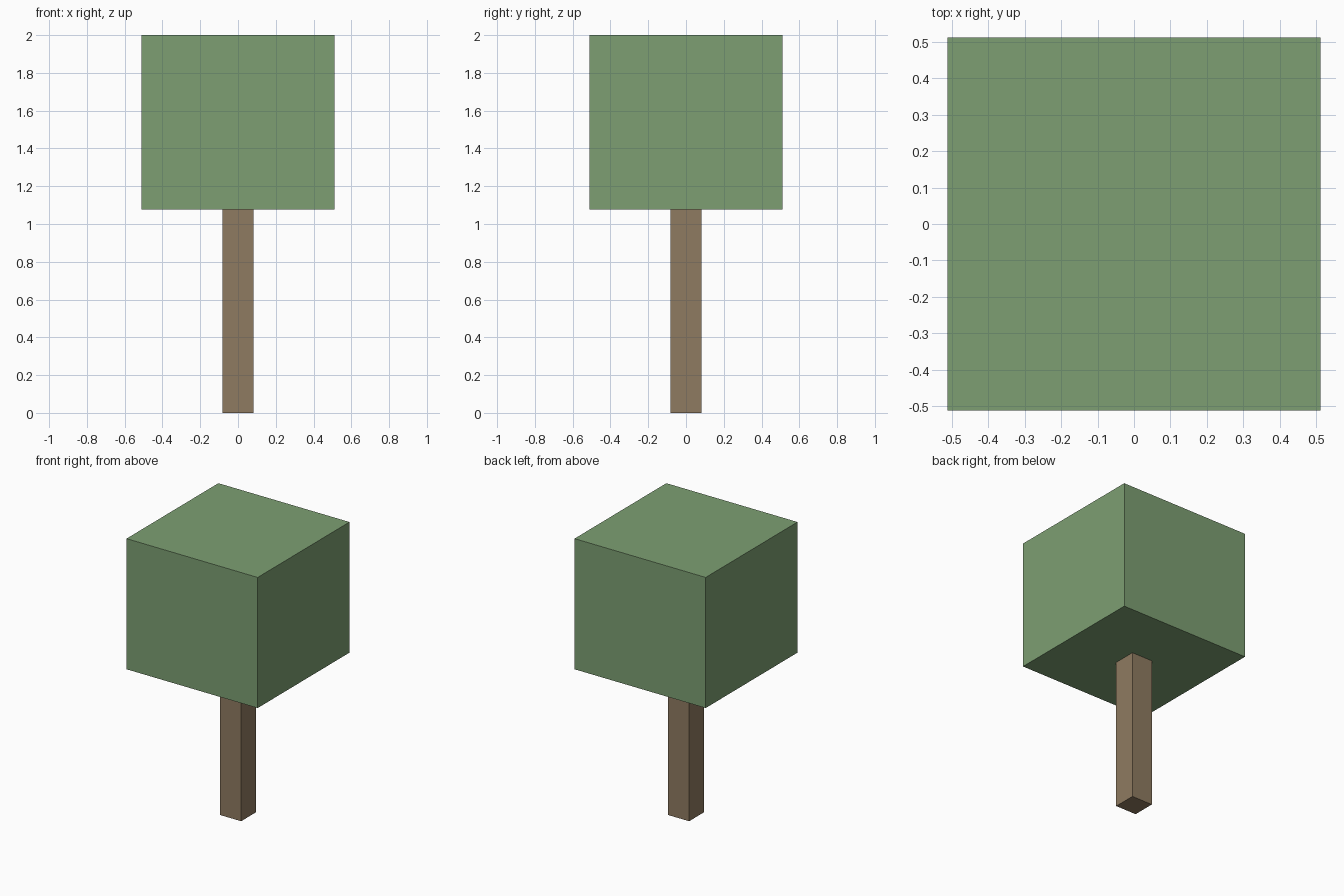
import bpy

if "Cube" in bpy.data.objects:
    bpy.data.objects.remove(bpy.data.objects["Cube"])


def box(name, width, z0, z1, color):
    """Square-section box centred on the z axis, spanning z0 to z1."""
    bpy.ops.mesh.primitive_cube_add(size=1, location=(0, 0, (z0 + z1) / 2))
    obj = bpy.context.object
    obj.name = name
    obj.scale = (width, width, z1 - z0)
    bpy.ops.object.transform_apply(location=False, rotation=False, scale=True)
    mat = bpy.data.materials.new(name + "_color")
    mat.diffuse_color = (*color, 1)
    mat.use_nodes = True
    mat.node_tree.nodes["Principled BSDF"].inputs["Base Color"].default_value = mat.diffuse_color
    obj.data.materials.append(mat)
    return obj


CROWN_BASE = 1.078

# Trunk, tucked slightly into the crown
box("trunk", 0.164, 0, CROWN_BASE + 0.02, (0.275, 0.198, 0.119))

# Block of foliage
box("crown", 1.024, CROWN_BASE, 2.0, (0.205, 0.347, 0.17))
